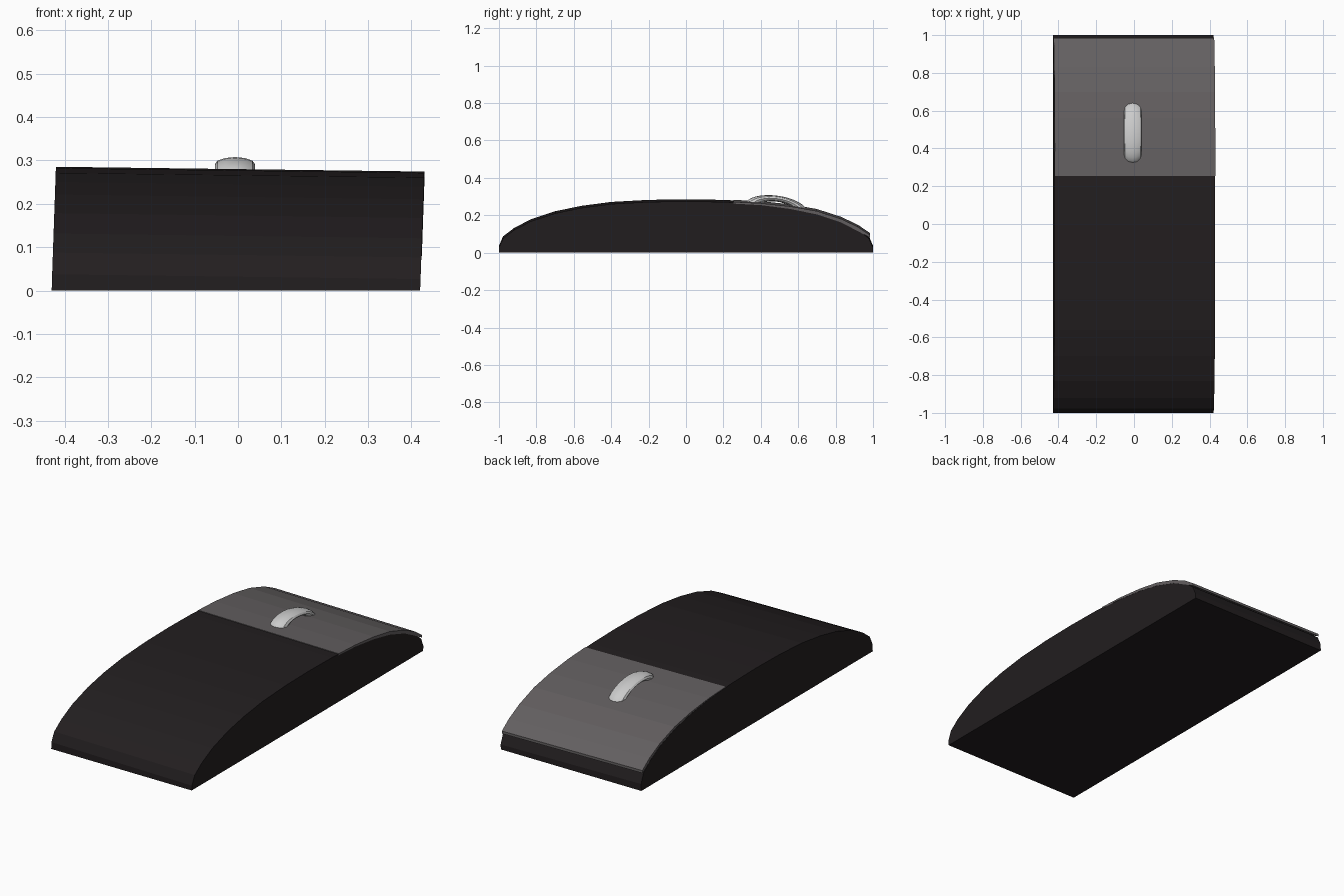
import bpy, bmesh, math

if "Cube" in bpy.data.objects:
    bpy.data.objects.remove(bpy.data.objects["Cube"])


def material(name, v):
    m = bpy.data.materials.new(name)
    m.diffuse_color = (*v, 1)
    m.use_nodes = True
    m.node_tree.nodes["Principled BSDF"].inputs["Base Color"].default_value = m.diffuse_color
    return m


def extrude_profile(name, profile, x0, x1, mat):
    """Extrude a (y, z) outline along x, with the slight lean of the shell."""
    bm = bmesh.new()
    rings = []
    for x in (x0, x1):
        ring = []
        for y, z in profile:
            lift = -0.013 * x * min(1, z / 0.03)
            ring.append(bm.verts.new((x + 0.035 * (z - 0.14), y, z + lift)))
        rings.append(ring)
    a, b = rings
    n = len(profile)
    bm.faces.new(a)
    bm.faces.new(b[::-1])
    for i in range(n):
        j = (i + 1) % n
        bm.faces.new((a[i], b[i], b[j], a[j]))
    bmesh.ops.recalc_face_normals(bm, faces=bm.faces)
    mesh = bpy.data.meshes.new(name)
    bm.to_mesh(mesh)
    bm.free()
    ob = bpy.data.objects.new(name, mesh)
    bpy.context.collection.objects.link(ob)
    mesh.materials.append(mat)
    return ob


black = material("black_plastic", (0.016, 0.013, 0.014))
grey = material("grey_plastic", (0.125, 0.115, 0.118))

# Domed body: mirrored half arc closed by a flat base
half = [(1.0, 0.0), (1.0, 0.032), (0.978, 0.082), (0.92, 0.126), (0.83, 0.173),
        (0.70, 0.216), (0.56, 0.245), (0.40, 0.266), (0.20, 0.277)]
body_profile = half + [(0, 0.28)] + [(-y, z) for y, z in reversed(half)]
extrude_profile("body", body_profile, -0.425, 0.425, black)

# Thin button panel lying over the rear part of the dome
top = [(0.255, 0.277), (0.40, 0.270), (0.56, 0.253), (0.70, 0.228),
       (0.83, 0.186), (0.92, 0.143), (0.985, 0.099)]
under = [(0.985, 0.085), (0.92, 0.120), (0.83, 0.167), (0.70, 0.210),
         (0.56, 0.239), (0.40, 0.260), (0.255, 0.268)]
extrude_profile("button_panel", top + under, -0.424, 0.426, grey)

# Scroll wheel: flattened ring half sunk into the panel
bpy.ops.mesh.primitive_torus_add(major_segments=32, minor_segments=12,
                                 major_radius=1.0, minor_radius=0.3)
wheel = bpy.context.object
wheel.name = "scroll_wheel"
for v in wheel.data.vertices:
    x, y, z = v.co
    v.co = (z * 0.155, x * 0.128, y * 0.053)
wheel.location = (-0.007, 0.483, 0.236)
wheel.rotation_euler = (-math.radians(8), 0, 0)
bpy.ops.object.shade_smooth_by_angle()
